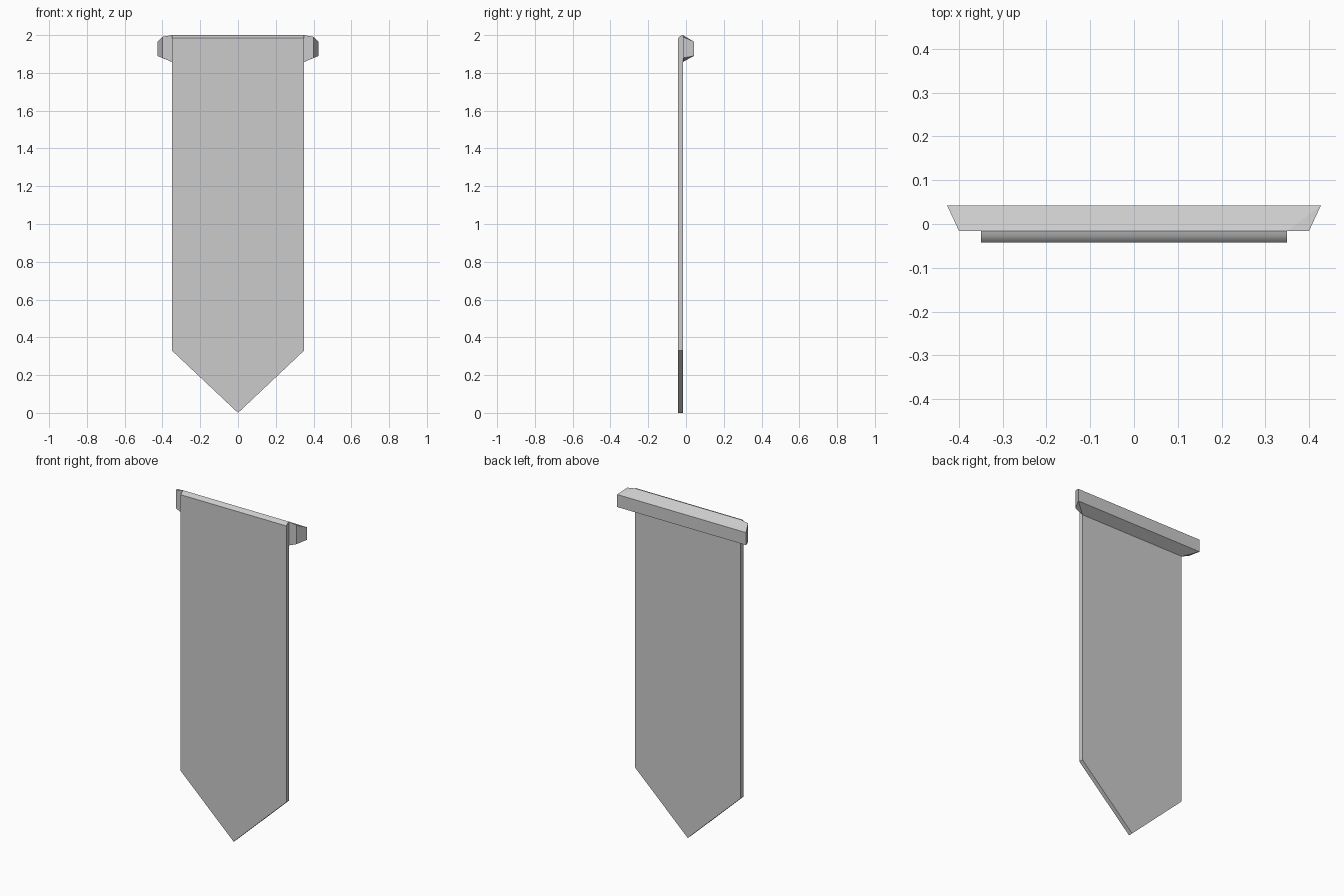
import bpy, bmesh, math

if "Cube" in bpy.data.objects:
    bpy.data.objects.remove(bpy.data.objects["Cube"])

FRONT, MID, BACK = -0.042, -0.016, 0.042   # cloth face, cloth/bar joint, bar back


def hull(name, points):
    """Convex solid from its corner points, with flat regions merged into single faces."""
    bm = bmesh.new()
    for p in points:
        bm.verts.new(p)
    bmesh.ops.convex_hull(bm, input=bm.verts[:])
    bmesh.ops.dissolve_limit(bm, angle_limit=math.radians(0.5),
                             verts=bm.verts[:], edges=bm.edges[:])
    bmesh.ops.recalc_face_normals(bm, faces=bm.faces[:])
    mesh = bpy.data.meshes.new(name)
    bm.to_mesh(mesh)
    bm.free()
    obj = bpy.data.objects.new(name, mesh)
    bpy.context.collection.objects.link(obj)
    return obj


def both_sides(corners):
    return [(s * x, y, z) for s in (-1, 1) for x, y, z in corners]


# Hanging cloth: pointed bottom, top edge curling back over the bar
top_profile = [(FRONT, 1.984), (-0.036, 1.991), (-0.027, 1.997), (MID, 2.0)]
cloth_points = both_sides([(0.35, y, z) for y, z in top_profile]
                          + [(0.35, y, 0.33) for y in (FRONT, MID)])
cloth_points += [(0, y, 0) for y in (FRONT, MID)]
cloth = hull("banner_cloth", cloth_points)

# Wall bar: clipped front corners, flaring to a slimmer, wider back
bar = hull("hanging_bar", both_sides([
    (0.35, MID, 1.858), (0.40, MID, 1.879), (0.40, MID, 1.991), (0.35, MID, 2.0),
    (0.427, BACK, 1.89), (0.427, BACK, 1.965),
]))

# Smooth only the curled top of the cloth
bpy.ops.object.select_all(action='DESELECT')
cloth.select_set(True)
bpy.context.view_layer.objects.active = cloth
bpy.ops.object.shade_smooth_by_angle(angle=math.radians(30))
